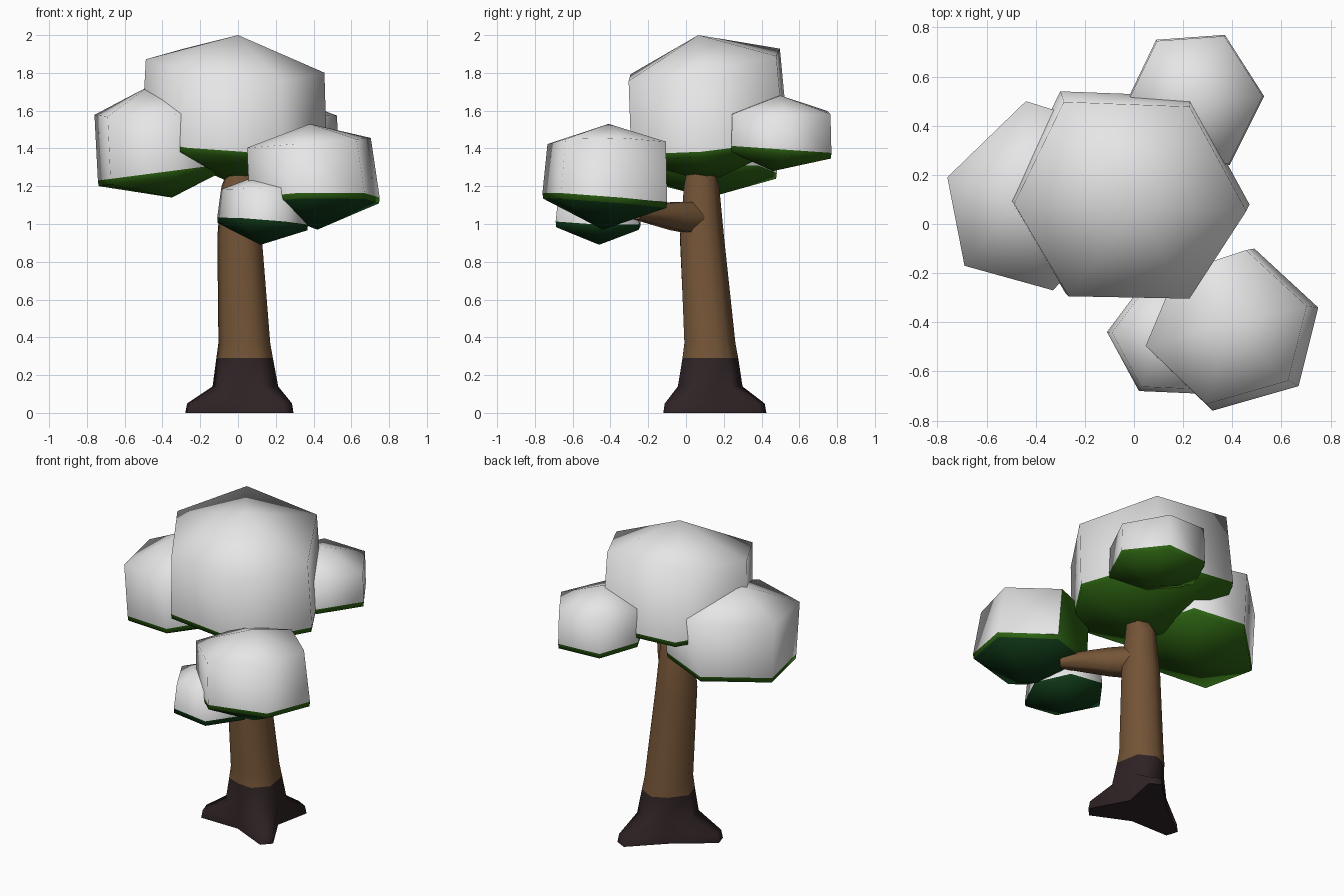
import bpy, bmesh, math
from mathutils import Vector

if "Cube" in bpy.data.objects:
    bpy.data.objects.remove(bpy.data.objects["Cube"])


def material(name, rgb):
    m = bpy.data.materials.new(name)
    m.diffuse_color = (*rgb, 1)
    m.use_nodes = True
    m.node_tree.nodes["Principled BSDF"].inputs["Base Color"].default_value = m.diffuse_color
    return m


SNOW = material("snow white", (0.79, 0.79, 0.80))
GREEN = material("leaf green", (0.026, 0.125, 0.006))
DARK = material("dark leaf green", (0.005, 0.042, 0.009))
BARK = material("bark brown", (0.175, 0.09, 0.038))
ROOT = material("root dark brown", (0.029, 0.017, 0.018))


def loft(name, rings, mats, band_mats, top=None, bottom=None, angle=100, patch={}):
    """Skin rings from bottom to top; ends are fans to a point, or flat caps.
    patch = {(band, side): material} recolours single faces."""
    bm = bmesh.new()
    vs = [[bm.verts.new(p) for p in r] for r in rings]
    n = len(rings[0])

    def face(verts, mat):
        f = bm.faces.new(verts)
        f.material_index = mat
        f.smooth = True

    def end(ring, tip, mat):
        if tip is None:
            face(ring, mat)
        else:
            t = bm.verts.new(tip)
            for i in range(n):
                face((ring[i], ring[(i + 1) % n], t), mat)

    end(vs[0], bottom, band_mats[0])
    for k, (a, b, mat) in enumerate(zip(vs, vs[1:], band_mats[1:])):
        for i in range(n):
            j = (i + 1) % n
            face((a[i], a[j], b[j], b[i]), patch.get((k, i), mat))
    end(vs[-1], top, band_mats[-1])
    bmesh.ops.recalc_face_normals(bm, faces=bm.faces)
    # flat caps stay crisp; snow edges are sharp where it meets the leaves
    if len(mats) == 3:
        for e in bm.edges:
            white = [f.material_index == 0 for f in e.link_faces]
            e.smooth = white[0] == white[-1]
    me = bpy.data.meshes.new(name)
    bm.to_mesh(me)
    bm.free()
    for m in mats:
        me.materials.append(m)
    if len(mats) != 3:
        me.set_sharp_from_angle(angle=math.radians(angle))
    ob = bpy.data.objects.new(name, me)
    bpy.context.collection.objects.link(ob)
    return ob


def clump(name, outline, low, up, top, bottom, under=GREEN, strip=GREEN,
          s_low=1.0, s_up=1.0, shift=(0, 0), patch={}):
    """Six-sided leaf clump; low/up = (height, x slope, y slope) of the two rims.
    shift slides the upper rim sideways."""
    c = sum((Vector(p) for p in outline), Vector((0, 0))) / len(outline)

    def rim(plane, scale, drop=0.0, off=(0, 0)):
        z, sx, sy = plane
        pts = []
        for p in outline:
            d = (Vector(p) - c) * scale
            pts.append((c.x + d.x + off[0], c.y + d.y + off[1],
                        z + sx * d.x + sy * d.y - drop))
        return pts

    rings = [rim(low, s_low * 0.99, 0.03), rim(low, s_low), rim(up, s_up, 0, shift)]
    loft(name, rings, [SNOW, strip, under], [2, 1, 0, 0], top, bottom, patch=patch)


# Leaf clumps with snow on top
clump("crown_clump",
      [(-.51, .11), (-.30, .54), (.23, .52), (.47, .08), (.23, -.29), (-.28, -.28)],
      (1.42, -.07, .085), (1.84, -.07, .17), (0, .065, 2.0), (-.04, .12, 1.22),
      s_up=.965, shift=(.005, -.028))
clump("left_clump",
      [(-.76, .19), (-.44, .50), (-.12, .40), (-.04, .04), (-.33, -.27), (-.69, -.17)],
      (1.275, .13, 0), (1.59, .04, .03), (-.47, .12, 1.73), (-.35, .12, 1.14), s_low=.95)
clump("back_clump",
      [(.09, .75), (.37, .77), (.53, .52), (.39, .24), (.12, .23), (-.02, .52)],
      (1.395, 0, -.07), (1.59, -.06, 0), (.25, .5, 1.68), (.25, .46, 1.28), s_up=.98)
# its side facing the trunk is bare of snow
clump("front_right_clump",
      [(.06, -.51), (.19, -.20), (.49, -.10), (.75, -.34), (.67, -.66), (.32, -.76)],
      (1.14, .02, -.08), (1.43, .08, 0), (.38, -.41, 1.53), (.42, -.44, .97),
      under=DARK, s_up=.95, shift=(-.03, .01), patch={(1, 1): 1})
clump("low_front_clump",
      [(-.11, -.44), (.02, -.68), (.25, -.69), (.37, -.46), (.27, -.25), (.04, -.24)],
      (1.015, -.08, -.03), (1.19, .03, 0), (.10, -.45, 1.255), (.12, -.46, .89),
      under=DARK, strip=DARK, s_up=.92)

# Trunk with three spreading roots: (z, centre x, centre y, root radius, valley radius)
ROOT_ANGLES = [63, 198, 317]
levels = [(0, .035, .125, .32, .14), (.05, .035, .125, .31, .14), (.14, .045, .12, .18, .135),
          (.29, .04, .122, .155, .135), (.37, .038, .12, .142, .13),
          (.93, .012, .08, .122, .115), (1.20, .01, .078, .098, .09),
          (1.29, .025, .075, .075, .07)]
rings = []
for z, cx, cy, root, valley in levels:
    ring = []
    spread = 7 if z < .1 else 22
    for a in ROOT_ANGLES:
        for da, r in ((-spread, root), (spread, root), (60, valley)):
            t = math.radians(a + da)
            ring.append((cx + r * math.cos(t), cy + r * math.sin(t), z))
    rings.append(ring)
loft("trunk", rings, [BARK, ROOT], [1, 1, 1, 1, 0, 0, 0, 0, 0], angle=75)

# Side branch reaching into the front right clump
start, stop = Vector((.0, .08, 1.03)), Vector((.34, -.26, 1.06))
axis = (stop - start).normalized()
side = axis.cross(Vector((0, 0, 1))).normalized()
up = side.cross(axis)
rings = []
for t, r in ((0, .10), (.4, .085), (1, .042)):
    p = start.lerp(stop, t)
    rings.append([p + r * (math.cos(k * math.pi / 3) * side + math.sin(k * math.pi / 3) * up)
                  for k in range(6)])
loft("branch", rings, [BARK], [0, 0, 0, 0], angle=65)
